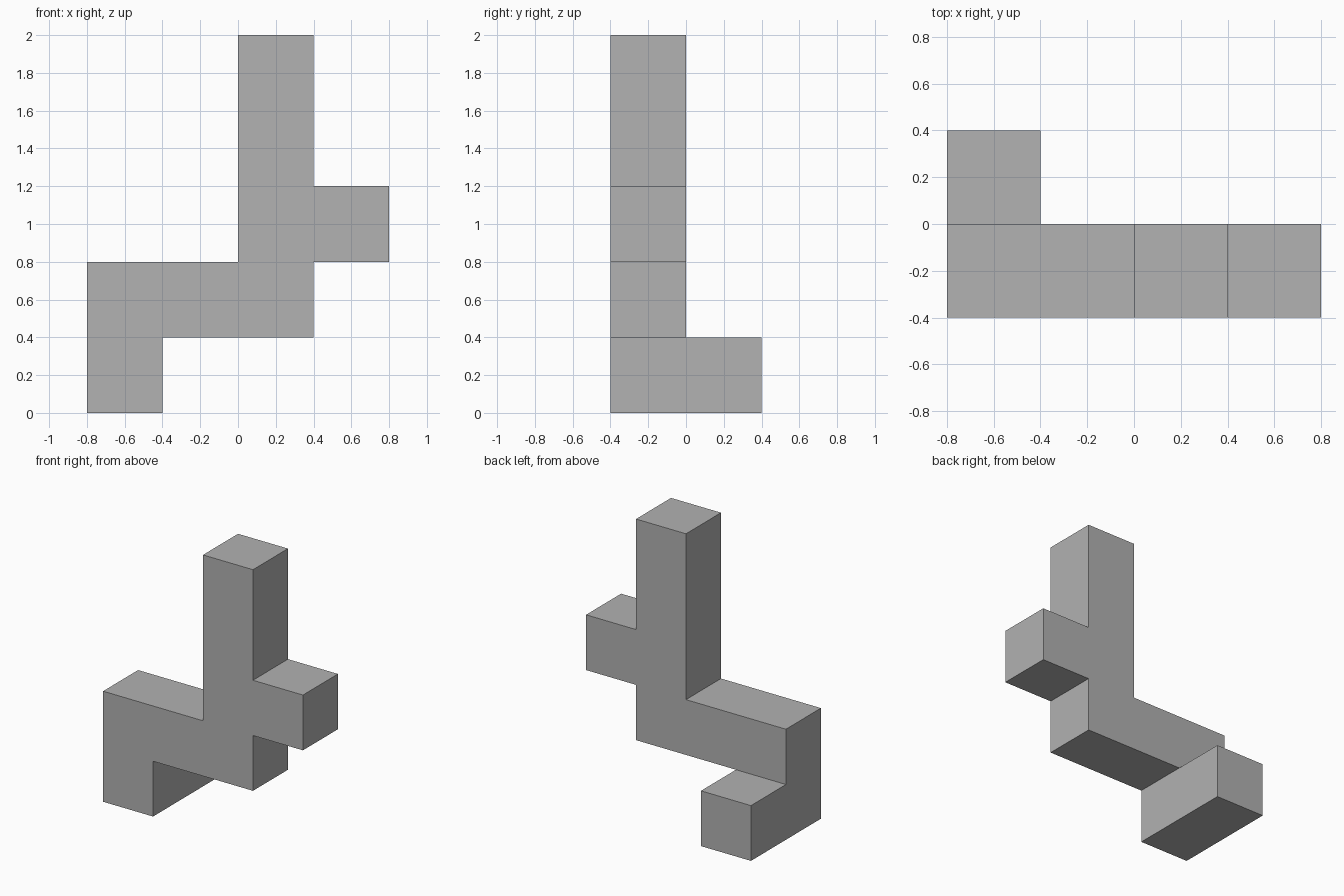
import bpy
import bmesh
from mathutils import Vector

cube = bpy.data.objects.get("Cube")
if cube:
    bpy.data.objects.remove(cube, do_unlink=True)

UNIT = 0.4

# Plain grey material
grey = bpy.data.materials.new("plain grey")
grey.use_nodes = True
colour = (0.445, 0.445, 0.445, 1)
grey.diffuse_color = colour
grey.node_tree.nodes["Principled BSDF"].inputs["Base Color"].default_value = colour

# Grid cells filled by each part (x, y, z)
foot = [(-2, 0, 0), (-2, -1, 0)]
beam = [(x, -1, 1) for x in range(-2, 1)]
column = [(0, -1, z) for z in range(2, 5)]
side_arm = [(1, -1, 2)]
cells = set(foot + beam + column + side_arm)


def add_cell_side(bm, cell, axis, sign):
    """Add one outer square of a cell, wound to face outward."""
    normal, u = Vector(), Vector()
    normal[axis] = sign
    u[(axis + 1) % 3] = 1
    v = normal.cross(u)
    centre = Vector(cell) + Vector((0.5, 0.5, 0.5)) + normal / 2
    corners = [(-1, -1), (1, -1), (1, 1), (-1, 1)]
    bm.faces.new([bm.verts.new((centre + (u * a + v * b) / 2) * UNIT)
                  for a, b in corners])


# Outer skin only, welded, with flat regions merged
bm = bmesh.new()
for cell in sorted(cells):
    for axis in range(3):
        for sign in (-1, 1):
            neighbour = list(cell)
            neighbour[axis] += sign
            if tuple(neighbour) not in cells:
                add_cell_side(bm, cell, axis, sign)
bmesh.ops.remove_doubles(bm, verts=bm.verts[:], dist=0.001)
bmesh.ops.dissolve_limit(bm, angle_limit=0.01, verts=bm.verts[:], edges=bm.edges[:])

mesh = bpy.data.meshes.new("branching_block")
bm.to_mesh(mesh)
bm.free()
mesh.materials.append(grey)
block = bpy.data.objects.new("branching_block", mesh)
bpy.context.collection.objects.link(block)
